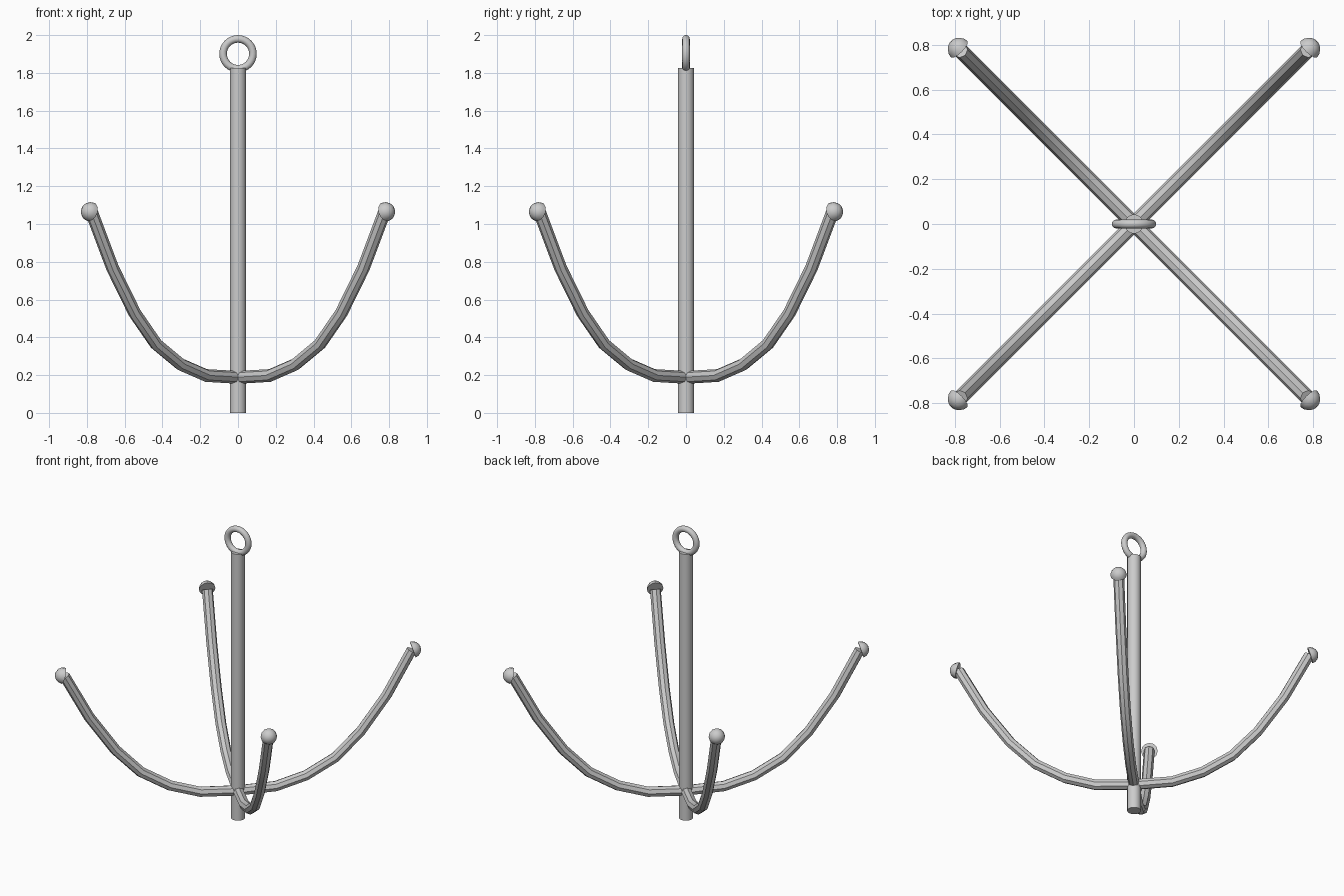
import bpy, bmesh
from math import radians, sqrt
from mathutils import Matrix, Vector

cube = bpy.data.objects.get("Cube")
if cube:
    bpy.data.objects.remove(cube)

grey = bpy.data.materials.new("galvanised_grey")
grey.use_nodes = True
grey.diffuse_color = (0.6, 0.6, 0.6, 1)
grey.node_tree.nodes["Principled BSDF"].inputs["Base Color"].default_value = (0.6, 0.6, 0.6, 1)


def finish(obj, name, angle=40):
    obj.name = name
    obj.data.materials.clear()
    obj.data.materials.append(grey)
    bpy.ops.object.select_all(action='DESELECT')
    obj.select_set(True)
    bpy.context.view_layer.objects.active = obj
    bpy.ops.object.shade_smooth_by_angle(angle=radians(angle))
    return obj


# Shaft
bpy.ops.mesh.primitive_cylinder_add(vertices=16, radius=0.043, depth=1.826, location=(0, 0, 0.913))
finish(bpy.context.object, "shaft")

# Rope ring on top of the shaft
bpy.ops.mesh.primitive_torus_add(major_segments=32, minor_segments=12, major_radius=0.079,
                                 minor_radius=0.02, location=(0, 0, 1.901),
                                 rotation=(radians(90), 0, 0))
finish(bpy.context.object, "rope_ring")

# Arm centre line: distance along one axis, height
ARM = [(0, 0.188), (0.169, 0.198), (0.304, 0.257), (0.434, 0.365),
       (0.547, 0.529), (0.664, 0.767), (0.775, 1.062)]


def make_arm(name, turn):
    curve = bpy.data.curves.new(name, 'CURVE')
    curve.dimensions = '3D'
    curve.bevel_depth = 0.034
    curve.bevel_resolution = 2
    curve.use_fill_caps = True
    spline = curve.splines.new('POLY')
    spline.points.add(len(ARM) - 1)
    for point, (d, z) in zip(spline.points, ARM):
        point.co = (*(turn @ Vector((d * sqrt(2), 0, z))), 1)
    obj = bpy.data.objects.new(name, curve)
    bpy.context.collection.objects.link(obj)
    bpy.ops.object.select_all(action='DESELECT')
    obj.select_set(True)
    bpy.context.view_layer.objects.active = obj
    bpy.ops.object.convert(target='MESH')
    finish(bpy.context.object, name)


# Half-dome tip, bulging outwards and tilted slightly upwards
def make_tip(name, turn):
    bm = bmesh.new()
    bmesh.ops.create_uvsphere(bm, u_segments=12, v_segments=8, radius=0.052)
    cut = bmesh.ops.bisect_plane(bm, geom=bm.verts[:] + bm.edges[:] + bm.faces[:], dist=0.0001,
                                 plane_co=(0, 0, 0), plane_no=(0, 0, 1), clear_inner=True)
    bmesh.ops.holes_fill(bm, edges=[e for e in bm.edges if e.is_boundary])
    bmesh.ops.recalc_face_normals(bm, faces=bm.faces[:])
    place = Matrix.Translation((0.78 * sqrt(2), 0, 1.064)) @ Matrix.Rotation(radians(72), 4, 'Y')
    bm.transform(turn @ place)
    mesh = bpy.data.meshes.new(name)
    bm.to_mesh(mesh)
    bm.free()
    obj = bpy.data.objects.new(name, mesh)
    bpy.context.collection.objects.link(obj)
    finish(obj, name)


# Four hooked arms on the diagonals
for i, side in enumerate(("back_left", "back_right", "front_right", "front_left")):
    turn = Matrix.Rotation(radians(45 + 90 * i), 4, 'Z')
    make_arm(side + "_arm", turn)
    make_tip(side + "_tip", turn)
